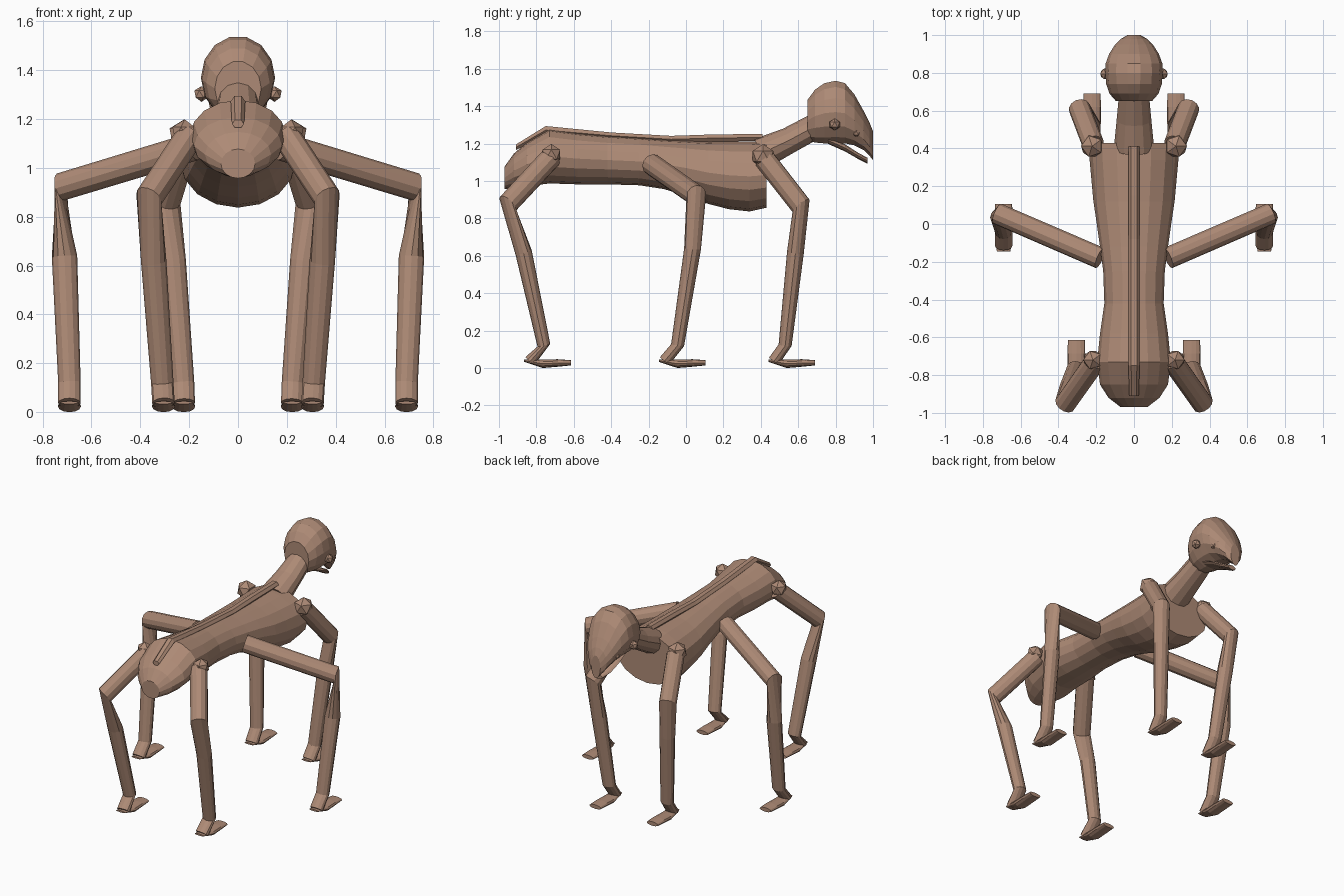
import bpy, bmesh, math
from mathutils import Vector

skin = bpy.data.materials.new("brown skin")
skin.diffuse_color = (0.42, 0.255, 0.18, 1)
X, Y = Vector((1, 0, 0)), Vector((0, 1, 0))


def finish(bm, name, mirror=False):
    bmesh.ops.recalc_face_normals(bm, faces=bm.faces)
    me = bpy.data.meshes.new(name)
    bm.to_mesh(me)
    bm.free()
    me.materials.append(skin)
    ob = bpy.data.objects.new(name, me)
    bpy.context.collection.objects.link(ob)
    if mirror:
        mod = ob.modifiers.new("mirror", 'MIRROR')
        mod.use_mirror_merge = False
    return ob


def loft(bm, rings, sides, ref):
    """rings: (centre, direction, radius along ref, radius across)"""
    loops = []
    for c, d, ra, rb in rings:
        d = Vector(d).normalized()
        u = (ref - ref.dot(d) * d).normalized()
        v = d.cross(u)
        loops.append([bm.verts.new(Vector(c) + u * ra * math.cos(a) + v * rb * math.sin(a))
                      for a in (2 * math.pi * i / sides for i in range(sides))])
    for p, q in zip(loops, loops[1:]):
        for i in range(sides):
            j = (i + 1) % sides
            bm.faces.new((p[i], p[j], q[j], q[i]))
    bm.faces.new(loops[0])
    bm.faces.new(loops[-1])


def hull(name, stations, sides):
    """loft along y from (y, top, bottom, half width)"""
    bm = bmesh.new()
    loft(bm, [((0, y, (t + b) / 2), Y, w, (t - b) / 2) for y, t, b, w in stations], sides, X)
    return finish(bm, name)


def ball(name, pos, r):
    bm = bmesh.new()
    bmesh.ops.create_icosphere(bm, subdivisions=1, radius=r)
    bmesh.ops.translate(bm, verts=bm.verts, vec=pos)
    finish(bm, name, True)


# Torso, from the rounded rump to the flat chest
hull("torso", [
    (-0.97, 1.08, 0.96, 0.07), (-0.92, 1.15, 0.965, 0.135), (-0.85, 1.21, 0.975, 0.18),
    (-0.73, 1.28, 0.99, 0.195), (-0.58, 1.26, 0.985, 0.18), (-0.42, 1.245, 0.985, 0.157),
    (-0.25, 1.235, 0.98, 0.163), (-0.12, 1.225, 0.96, 0.18), (0.0, 1.22, 0.925, 0.197),
    (0.12, 1.215, 0.88, 0.215), (0.23, 1.215, 0.852, 0.225), (0.34, 1.215, 0.84, 0.235),
    (0.43, 1.21, 0.86, 0.24)], 16)

# Raised spine
hull("spine_ridge", [
    (-0.91, 1.20, 1.165, 0.025), (-0.75, 1.30, 1.25, 0.03), (-0.4, 1.265, 1.225, 0.03),
    (-0.08, 1.247, 1.205, 0.03), (0.15, 1.255, 1.21, 0.03), (0.41, 1.257, 1.215, 0.03)], 6)

# Neck
bm = bmesh.new()
loft(bm, [((0, 0.40, 1.15), (0, 1, 0.45), 0.107, 0.085), ((0, 0.55, 1.22), (0, 1, 0.5), 0.092, 0.07),
          ((0, 0.68, 1.29), (0, 1, 0.5), 0.08, 0.068)], 12, X)
finish(bm, "neck")

# Head with hooked upper beak, and the lower jaw
hull("head", [
    (0.65, 1.44, 1.215, 0.095), (0.69, 1.495, 1.205, 0.13), (0.74, 1.53, 1.20, 0.147),
    (0.80, 1.543, 1.20, 0.152), (0.85, 1.53, 1.20, 0.15), (0.90, 1.47, 1.19, 0.132),
    (0.95, 1.38, 1.165, 0.10), (0.98, 1.32, 1.137, 0.07), (1.0, 1.27, 1.112, 0.035)], 14)
hull("lower_jaw", [
    (0.76, 1.24, 1.20, 0.07), (0.85, 1.20, 1.16, 0.075), (0.92, 1.155, 1.12, 0.06),
    (0.97, 1.128, 1.095, 0.03)], 10)
ball("eyes", (0.15, 0.795, 1.305), 0.032)
ball("nostrils", (0.10, 0.91, 1.26), 0.022)

# Legs: hip, knee, mid shin, ankle, heel; then toe tip y
legs = {
    "rear": [(0.20, -0.72, 1.13), (0.365, -0.953, 0.88), (0.345, -0.868, 0.62),
             (0.31, -0.76, 0.125), (0.305, -0.835, 0.04)],
    "middle": [(0.18, -0.18, 1.09), (0.725, 0.055, 0.925), (0.71, 0.035, 0.64),
               (0.69, -0.045, 0.125), (0.69, -0.115, 0.04)],
    "front": [(0.215, 0.42, 1.12), (0.29, 0.615, 0.87), (0.265, 0.585, 0.62),
              (0.225, 0.53, 0.125), (0.222, 0.47, 0.04)],
}
radii = [(0.058, 0.058), (0.057, 0.057), (0.045, 0.052), (0.035, 0.046), (0.032, 0.046)]
for name, pts in legs.items():
    pts = [Vector(p) for p in pts]
    rings = []
    for i, p in enumerate(pts):
        k = max(i, 1)
        rings.append((p, pts[k] - pts[k - 1], *radii[i]))
    bm = bmesh.new()
    loft(bm, rings, 12, Y)
    finish(bm, name + "_legs", True)
    # Flat foot
    x, y = pts[-1].x, pts[-1].y
    bm = bmesh.new()
    loft(bm, [((x, y - 0.03, 0.042), Y, 0.036, 0.006), ((x, y + 0.07, 0.026), Y, 0.047, 0.023),
              ((x, y + 0.15, 0.03), Y, 0.047, 0.02), ((x, y + 0.22, 0.031), Y, 0.045, 0.014)], 12, X)
    finish(bm, name + "_feet", True)

# Faceted hip and shoulder joints
ball("hip_joints", (0.218, -0.72, 1.145), 0.056)
ball("shoulder_joints", (0.222, 0.412, 1.135), 0.065)

# Rest the soles on the ground
low = min(v.co.z for o in bpy.data.objects for v in o.data.vertices)
for o in bpy.data.objects:
    for v in o.data.vertices:
        v.co.z -= low
